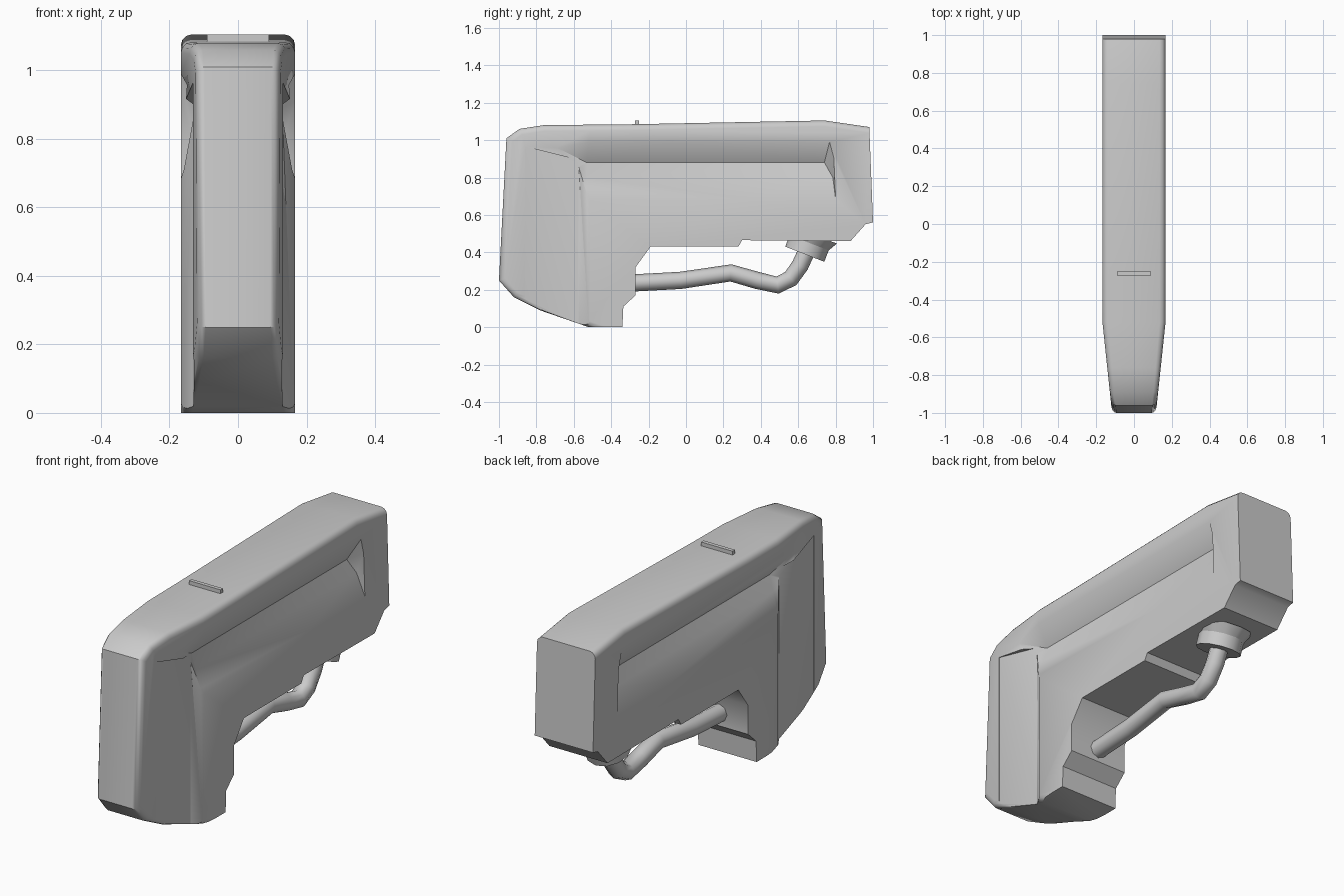
import bpy, bmesh, math
from mathutils import Vector

if "Cube" in bpy.data.objects:
    bpy.data.objects.remove(bpy.data.objects["Cube"])

W = 0.167  # half width of the body


def make_object(name, bm):
    bmesh.ops.recalc_face_normals(bm, faces=bm.faces[:])
    mesh = bpy.data.meshes.new(name)
    bm.to_mesh(mesh)
    bm.free()
    ob = bpy.data.objects.new(name, mesh)
    bpy.context.collection.objects.link(ob)
    return ob


def activate(ob):
    bpy.ops.object.select_all(action='DESELECT')
    ob.select_set(True)
    bpy.context.view_layer.objects.active = ob


def smooth(ob, angle):
    activate(ob)
    bpy.ops.object.shade_smooth_by_angle(angle=math.radians(angle))


def carve(target, points):
    """Cut the convex hull of the points out of the target."""
    bm = bmesh.new()
    for p in points:
        bm.verts.new(p)
    bmesh.ops.convex_hull(bm, input=bm.verts[:])
    cutter = make_object("groove_cutter", bm)
    cutter.hide_render = True
    activate(target)
    mod = target.modifiers.new("carve", 'BOOLEAN')
    mod.operation = 'DIFFERENCE'
    mod.solver = 'EXACT'
    mod.object = cutter
    bpy.ops.object.modifier_apply(modifier=mod.name)
    bpy.data.objects.remove(cutter)


# Body: side outline (y, z) extruded across x
outline = [(-0.96, 1.01), (-0.89, 1.06), (-0.76, 1.08), (-0.27, 1.085), (0.74, 1.105),
           (0.98, 1.07), (1.0, 0.56), (0.96, 0.55), (0.88, 0.46), (0.3, 0.465),
           (0.28, 0.43), (-0.19, 0.43), (-0.27, 0.32), (-0.27, 0.17), (-0.335, 0.11),
           (-0.34, 0.0), (-0.52, 0.0), (-0.78, 0.09), (-0.92, 0.16), (-1.0, 0.25)]
bm = bmesh.new()
face = bm.faces.new([bm.verts.new((-W, y, z)) for y, z in outline])
ext = bmesh.ops.extrude_face_region(bm, geom=[face])
bmesh.ops.translate(bm, vec=(2 * W, 0, 0),
                    verts=[g for g in ext['geom'] if isinstance(g, bmesh.types.BMVert)])
bmesh.ops.recalc_face_normals(bm, faces=bm.faces[:])

# Soften the top and front rims
rim = []
for e in bm.edges:
    a, b = e.verts
    mid = (a.co + b.co) / 2
    if abs(a.co.x - b.co.x) < 0.01 and (mid.z > 1.0 or mid.y < -0.6):
        rim.append(e)
bmesh.ops.bevel(bm, geom=rim, offset=0.032, segments=3, profile=0.5, affect='EDGES')

# Taper the front end
bmesh.ops.bisect_plane(bm, geom=bm.verts[:] + bm.edges[:] + bm.faces[:],
                       plane_co=(0, -0.52, 0), plane_no=(0, 1, 0))
for v in bm.verts:
    if v.co.y < -0.52:
        v.co.x *= 1 - 0.26 * (-0.52 - v.co.y) / 0.41
body = make_object("body", bm)

for s in (-1, 1):
    # Long V-shaped groove along the side
    section = [(0.24, 1.12, -1.02, 0.80), (0.105, 0.88, -0.53, 0.74),
               (0.13, 0.80, -0.53, 0.785), (0.24, 0.45, -0.53, 0.83)]
    carve(body, [(s * x, y, z) for x, z, y0, y1 in section for y in (y0, y1)])
    # Shallow channel running down the front of the grip
    plan = [(0.167, -0.515), (0.13, -0.575), (0.128, -0.86), (0.25, -0.86), (0.25, -0.515)]
    carve(body, [(s * x, y, z) for x, y in plan for z in (-0.1, 0.88 - 0.25 * (y + 0.52))])
smooth(body, 40)

# Small ridge across the top
bpy.ops.mesh.primitive_cube_add(size=1, location=(0, -0.262, 1.09))
ridge = bpy.context.object
ridge.name = "top_ridge"
ridge.scale = (0.18, 0.02, 0.03)

# Hose from the grip to the collar
path = [(-0.31, 0.235), (-0.03, 0.25), (0.24, 0.29), (0.38, 0.25), (0.49, 0.225),
        (0.56, 0.26), (0.61, 0.33), (0.66, 0.44)]
curve = bpy.data.curves.new("hose", 'CURVE')
curve.dimensions = '3D'
curve.bevel_depth = 0.046
curve.bevel_resolution = 2
curve.use_fill_caps = True
spline = curve.splines.new('POLY')
spline.points.add(len(path) - 1)
for p, (y, z) in zip(spline.points, path):
    p.co = (0, y, z, 1)
hose = bpy.data.objects.new("hose", curve)
bpy.context.collection.objects.link(hose)
activate(hose)
bpy.ops.object.convert(target='MESH')
smooth(bpy.context.object, 50)

# Tilted collar where the hose enters the underside
axis = Vector((0, 0.36, 0.93)).normalized()
for name, dist, r1, r2, depth in [("hose_collar", 0.035, 0.112, 0.112, 0.07),
                                  ("collar_base", 0.09, 0.112, 0.14, 0.05)]:
    bpy.ops.mesh.primitive_cone_add(vertices=12, radius1=r1, radius2=r2, depth=depth,
                                    location=Vector((0, 0.635, 0.39)) + axis * dist,
                                    rotation=axis.to_track_quat('Z', 'Y').to_euler())
    bpy.context.object.name = name
    smooth(bpy.context.object, 35)
